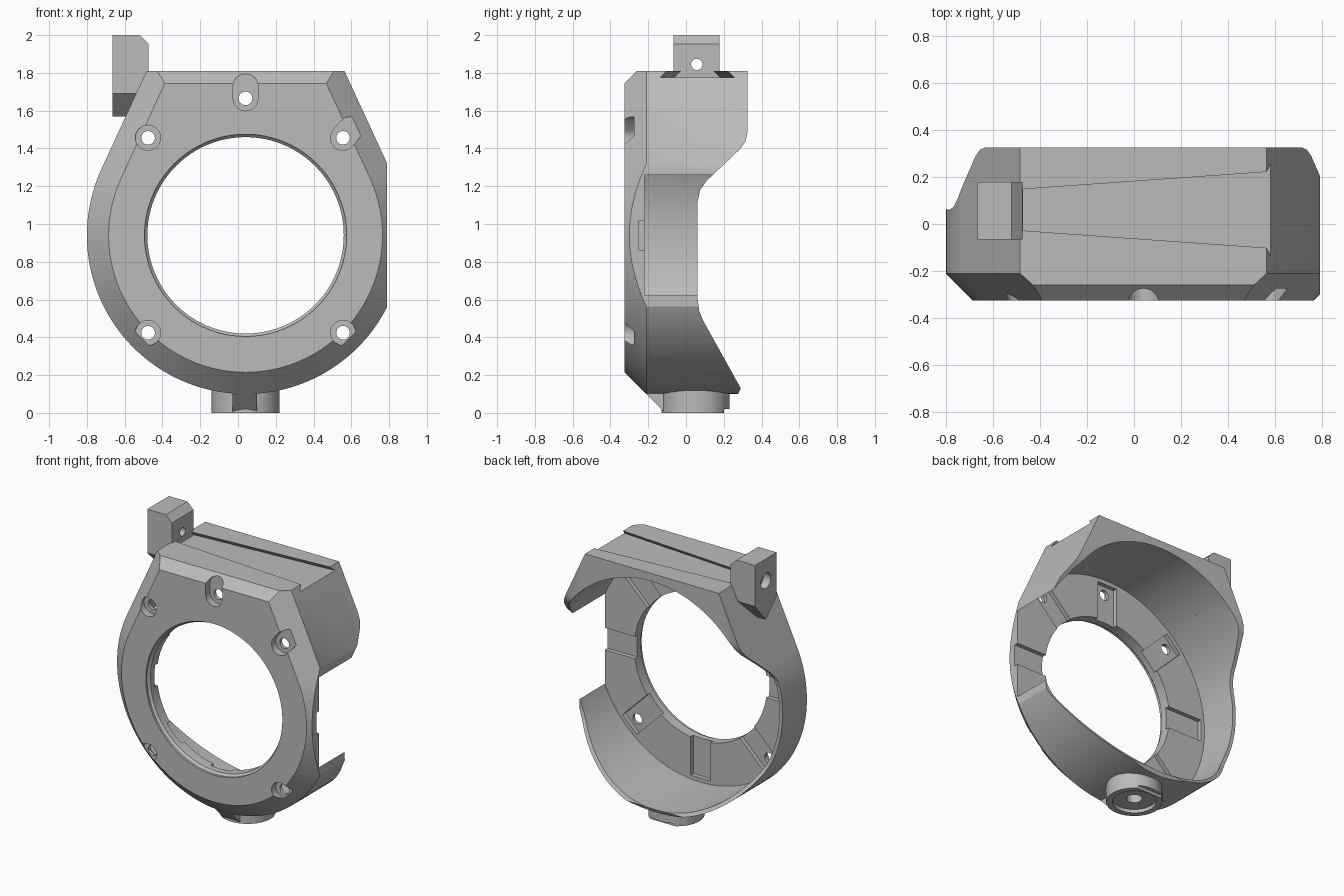
import bpy, bmesh
from math import sin, cos, radians, pi

if "Cube" in bpy.data.objects:
    bpy.data.objects.remove(bpy.data.objects["Cube"])

grey = bpy.data.materials.new("plain_grey")
grey.use_nodes = True
grey.diffuse_color = (0.5, 0.5, 0.5, 1)
grey.node_tree.nodes["Principled BSDF"].inputs["Base Color"].default_value = (0.5, 0.5, 0.5, 1)

CX, CZ, R = 0.04, 0.94, 0.84          # ring centre and outer radius
TILT = radians(24.75)                 # lean of the upper flanks


def place(axis, p, t):
    return {"x": (t, p[0], p[1]), "y": (p[0], t, p[1]), "z": (p[0], p[1], t)}[axis]


def loft(name, axis, sections):
    """Closed solid through (position, outline) sections along an axis."""
    bm = bmesh.new()
    rings = [[bm.verts.new(place(axis, p, t)) for p in pts] for t, pts in sections]
    n = len(rings[0])
    for a, b in zip(rings, rings[1:]):
        for i in range(n):
            j = (i + 1) % n
            bm.faces.new((a[i], a[j], b[j], b[i]))
    bm.faces.new(rings[0])
    bm.faces.new(rings[-1])
    bmesh.ops.recalc_face_normals(bm, faces=bm.faces)
    me = bpy.data.meshes.new(name)
    bm.to_mesh(me)
    bm.free()
    ob = bpy.data.objects.new(name, me)
    bpy.context.collection.objects.link(ob)
    return ob


def prism(name, axis, pts, a, b):
    return loft(name, axis, [(a, pts), (b, pts)])


def circle(x, y, r, n=32):
    return [(x + r * cos(2 * pi * i / n), y + r * sin(2 * pi * i / n)) for i in range(n)]


def slot(x, y, r, ang, length, n=12):
    """Round-ended slot running from a centre point outward."""
    pts = []
    for k in range(2):
        ox, oy = (x + length * cos(ang), y + length * sin(ang)) if k == 0 else (x, y)
        for i in range(n + 1):
            t = ang - pi / 2 + pi * k + pi * i / n
            pts.append((ox + r * cos(t), oy + r * sin(t)))
    return pts


def rect(x0, x1, y0, y1):
    return [(x0, y0), (x1, y0), (x1, y1), (x0, y1)]


def carve(ob, cutters):
    for c in cutters:
        c.hide_render = True
        m = ob.modifiers.new("cut", "BOOLEAN")
        m.operation, m.solver, m.object = "DIFFERENCE", "EXACT", c
    bpy.context.view_layer.update()
    dg = bpy.context.evaluated_depsgraph_get()
    me = bpy.data.meshes.new_from_object(ob.evaluated_get(dg))
    ob.modifiers.clear()
    ob.data = me
    for c in cutters:
        bpy.data.objects.remove(c)


def finish(ob):
    ob.data.materials.clear()
    ob.data.materials.append(grey)
    for p in ob.data.polygons:
        p.material_index = 0
    bpy.ops.object.select_all(action="DESELECT")
    ob.select_set(True)
    bpy.context.view_layer.objects.active = ob
    bpy.ops.object.shade_smooth_by_angle(angle=radians(25))


def outline(r, top=1.9, n=96):
    """Round bottom with straight flanks tangent to the circle."""
    w = (r - (top - CZ) * sin(TILT)) / cos(TILT)
    pts = [(CX + w, top)]
    for i in range(n + 1):
        t = TILT - (pi + 2 * TILT) * i / n
        pts.append((CX + r * cos(t), CZ + r * sin(t)))
    return pts + [(CX - w, top)]


# Housing shell with front chamfer
body = loft("ring_housing", "y", [(-0.325, outline(R - 0.115)), (-0.21, outline(R)), (0.325, outline(R))])

cuts = [
    # flat top with its front chamfer, and the flat +x side
    prism("cut_top", "x", [(-0.5, 1.5), (-0.26, 1.81), (0.5, 1.81), (0.5, 2.2), (-0.5, 2.2)][1:]
          + [(-0.5, 1.57)], -2, 2),
    prism("cut_side", "y", rect(0.79, 1.2, -0.1, 2.1), -1, 1),
    # rear cavity
    prism("cut_cavity", "y", circle(CX, CZ, 0.815, 128), -0.22, 1),
    # sweeping rear edge
    prism("cut_rear", "x", [(1, 1.49), (0.326, 1.49), (0.316, 1.44), (0.29, 1.4), (0.11, 1.23),
                            (0.075, 1.18), (0.062, 1.12), (0.062, 0.6), (0.07, 0.54), (0.09, 0.49),
                            (0.29, 0.13), (0.27, 0.09), (0.27, -0.2), (1, -0.2)], -2, 2),
    # front opening with a small lead-in
    loft("cut_opening", "y", [(-0.4, circle(CX, CZ, 0.535, 96)), (-0.31, circle(CX, CZ, 0.535, 96)),
                              (-0.295, circle(CX, CZ, 0.52, 96)), (0, circle(CX, CZ, 0.52, 96))]),
]

# Radial grooves on the rear of the front plate
for k in range(4):
    a = k * pi / 4
    pts = [(CX + u * cos(a) - v * sin(a), CZ + u * sin(a) + v * cos(a))
           for u, v in rect(-0.785, 0.785, -0.078, 0.078)]
    cuts.append(prism("cut_groove", "y", pts, -0.25, -0.1))

# Screw holes with counterbores: (x, z, slot angle, slot length)
D = 0.516
for x, z, ang, length in [(CX, 1.665, 90, 0.065), (CX + D, CZ + D, 50, 0.06), (CX - D, CZ + D, 135, 0.002),
                          (CX - D, CZ - D, 225, 0.002), (CX + D, CZ - D, 315, 0.002)]:
    cuts.append(prism("cut_screw", "y", circle(x, z, 0.036, 24), -0.5, 0))
    cuts.append(prism("cut_counterbore", "y", slot(x, z, 0.066, radians(ang), length), -0.5, -0.275))


# Tapered dovetail channel in the top
def dovetail(y0, y1):
    return [(y0 - 0.035, 1.775), (y1 + 0.035, 1.775), (y1, 1.81), (y1, 1.9), (y0, 1.9), (y0, 1.81)]


cuts.append(loft("cut_dovetail", "x", [(-0.472, dovetail(-0.028, 0.148)), (0.8, dovetail(-0.118, 0.238))]))
carve(body, cuts)
finish(body)

# Stop post on the upper corner, cross-drilled
post = prism("stop_post", "x", [(-0.065, 2.0), (0.178, 2.0), (0.178, 1.71), (0.057, 1.57), (-0.065, 1.69)],
             -0.665, -0.473)
carve(post, [
    prism("cut_corner", "y", [(-0.52, 2.0), (-0.42, 1.9), (-0.42, 2.1), (-0.52, 2.1)], -1, 1),
    prism("cut_bore", "x", circle(0.057, 1.845, 0.03, 24), -1, 0),
    prism("cut_bore_recess", "x", circle(0.057, 1.845, 0.055, 24), -1, -0.61),
])
finish(post)

# Round foot boss with recessed underside
boss = prism("foot_boss", "z", circle(CX, 0.05, 0.18, 64), 0, 0.12)
carve(boss, [
    prism("cut_recess", "z", circle(CX, 0.05, 0.14, 48), -0.1, 0.025),
    prism("cut_hole", "z", circle(CX, 0.05, 0.05, 24), -0.1, 0.09),
    prism("cut_notch", "z", rect(-0.5, 0.5, 0.2, 0.5), -0.1, 0.02),
])
finish(boss)

# Sloping rib in front of the boss
rib = prism("foot_rib", "x", [(-0.21, 0.1), (-0.11, 0), (-0.092, 0), (-0.092, 0.115), (-0.2, 0.115)], -0.03, 0.1)
finish(rib)
